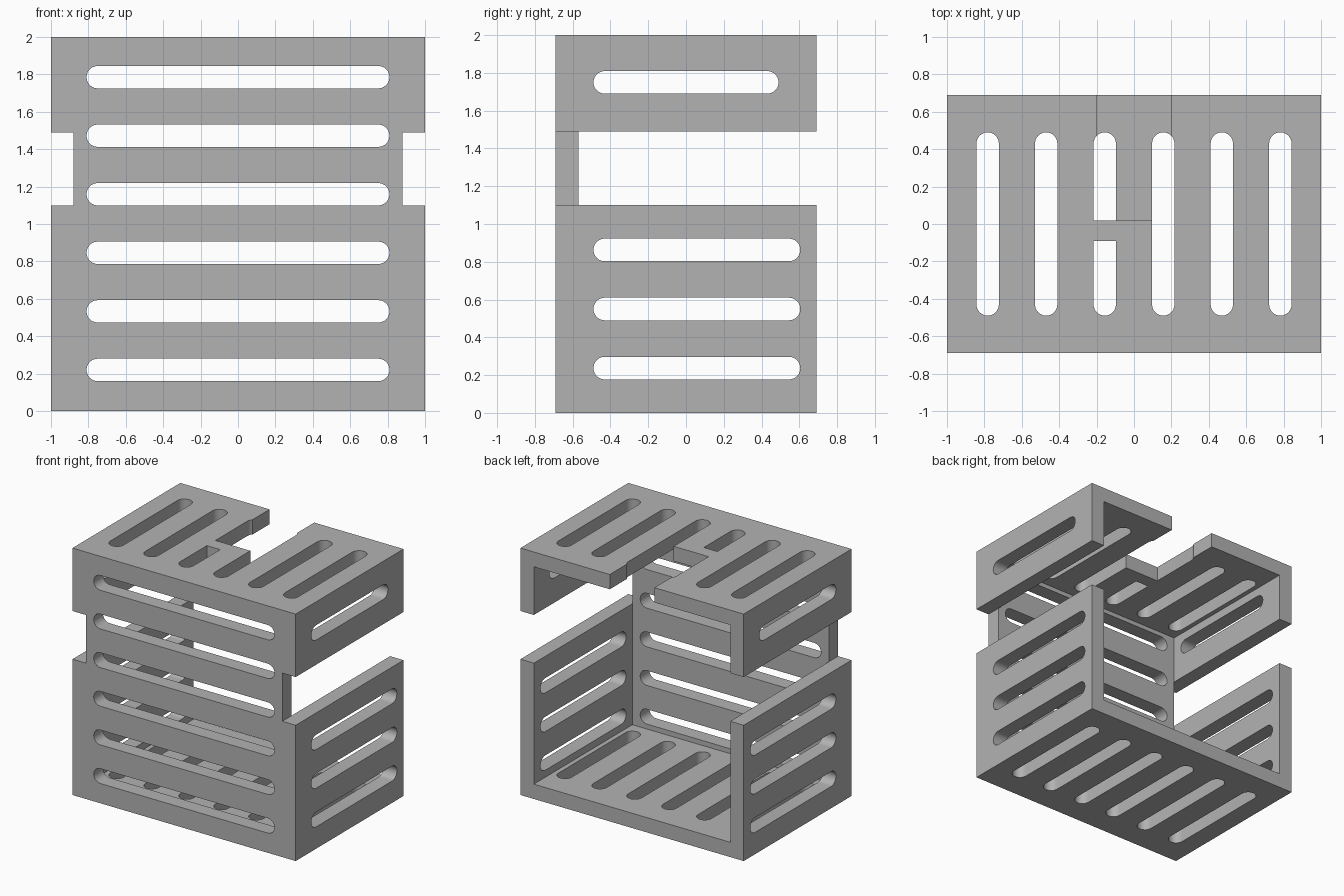
import bpy
import bmesh
import math
from mathutils import Vector

cube = bpy.data.objects.get("Cube")
if cube:
    bpy.data.objects.remove(cube, do_unlink=True)

HX, HY, H, T = 1.0, 0.69, 2.0, 0.12   # half width, half depth, height, wall
R = 0.06                              # slot radius
PITCH = 0.313
GAP_LOW, GAP_HIGH = 1.10, 1.49
AXES = {"x": Vector((1, 0, 0)), "y": Vector((0, 1, 0)), "z": Vector((0, 0, 1))}

grey = bpy.data.materials.new("light grey")
grey.use_nodes = True
grey.diffuse_color = (0.45, 0.45, 0.45, 1)
grey.node_tree.nodes["Principled BSDF"].inputs["Base Color"].default_value = grey.diffuse_color


def prism(name, points, sweep):
    """Close a planar outline and sweep it into a solid."""
    bm = bmesh.new()
    face = bm.faces.new([bm.verts.new(p) for p in points])
    ext = bmesh.ops.extrude_face_region(bm, geom=[face])
    moved = [v for v in ext["geom"] if isinstance(v, bmesh.types.BMVert)]
    bmesh.ops.translate(bm, verts=moved, vec=sweep)
    bmesh.ops.recalc_face_normals(bm, faces=bm.faces)
    mesh = bpy.data.meshes.new(name)
    bm.to_mesh(mesh)
    bm.free()
    mesh.materials.append(grey)
    obj = bpy.data.objects.new(name, mesh)
    bpy.context.collection.objects.link(obj)
    return obj


def box(name, x0, x1, y0, y1, z0, z1):
    outline = [(x0, y0, z0), (x1, y0, z0), (x1, y1, z0), (x0, y1, z0)]
    return prism(name, outline, Vector((0, 0, z1 - z0)))


def slot(along, across, start, end, origin, round_start=True, round_end=True):
    """Slot cutter: runs along one axis, wide in another, through the third."""
    u, v = AXES[along], AXES[across]
    through = AXES[({"x", "y", "z"} - {along, across}).pop()] * (T + 0.08)
    base = Vector(origin) - through / 2
    pts = []
    for centre, first, is_round in ((end - R, -90, round_end), (start + R, 90, round_start)):
        if is_round:
            for i in range(13):
                a = math.radians(first + 15 * i)
                pts.append(base + u * (centre + R * math.cos(a)) + v * (R * math.sin(a)))
        else:
            tip, side = (end, -R) if first < 0 else (start, R)
            pts += [base + u * tip + v * side, base + u * tip - v * side]
    return prism("slot_cutter", pts, through)


def cut(target, cutter):
    cutter.hide_render = True
    mod = target.modifiers.new("cut", "BOOLEAN")
    mod.operation, mod.solver, mod.object = "DIFFERENCE", "EXACT", cutter
    bpy.context.view_layer.objects.active = target
    bpy.ops.object.modifier_apply(modifier=mod.name)
    bpy.data.objects.remove(cutter, do_unlink=True)


# Shell open at the back
cage = box("vented_cage", -HX, HX, -HY, HY, 0, H)
cut(cage, box("cavity", -HX + T, HX - T, -HY + T, HY + 0.2, T, H - T))

# Gaps across both side walls
for a, b in ((-HX - 0.2, -HX + T), (HX - T, HX + 0.2)):
    cut(cage, box("side_gap", a, b, -HY - 0.2, HY + 0.2, GAP_LOW, GAP_HIGH))

# Front vents
for i in range(6):
    cut(cage, slot("x", "z", -0.81, 0.81, (0, -HY + T / 2, 0.22 + PITCH * i)))

# Side vents: three below the gap, a shorter one above
for side in (-1, 1):
    x = side * (HX - T / 2)
    for i in range(3):
        cut(cage, slot("y", "z", -0.49, 0.605, (x, 0, 0.237 + PITCH * i)))
    cut(cage, slot("y", "z", -0.49, 0.49, (x, 0, 1.75)))

# Floor and roof vents; a bridge interrupts one roof vent
for i in range(6):
    x = PITCH * (i - 2.5)
    cut(cage, slot("y", "x", -0.49, 0.49, (x, 0, T / 2)))
    roof = (x, 0, H - T / 2)
    if i == 2:
        cut(cage, slot("y", "x", -0.49, -0.09, roof, round_end=False))
        cut(cage, slot("y", "x", 0.02, 0.49, roof, round_start=False))
    else:
        cut(cage, slot("y", "x", -0.49, 0.49, roof))

# Notch in the rear edge of the roof
cut(cage, box("roof_notch", -0.2, 0.2, 0.02, HY + 0.2, H - T - 0.05, H + 0.1))

bpy.ops.object.select_all(action="DESELECT")
cage.select_set(True)
bpy.context.view_layer.objects.active = cage
bpy.ops.object.shade_smooth_by_angle(angle=math.radians(30))
